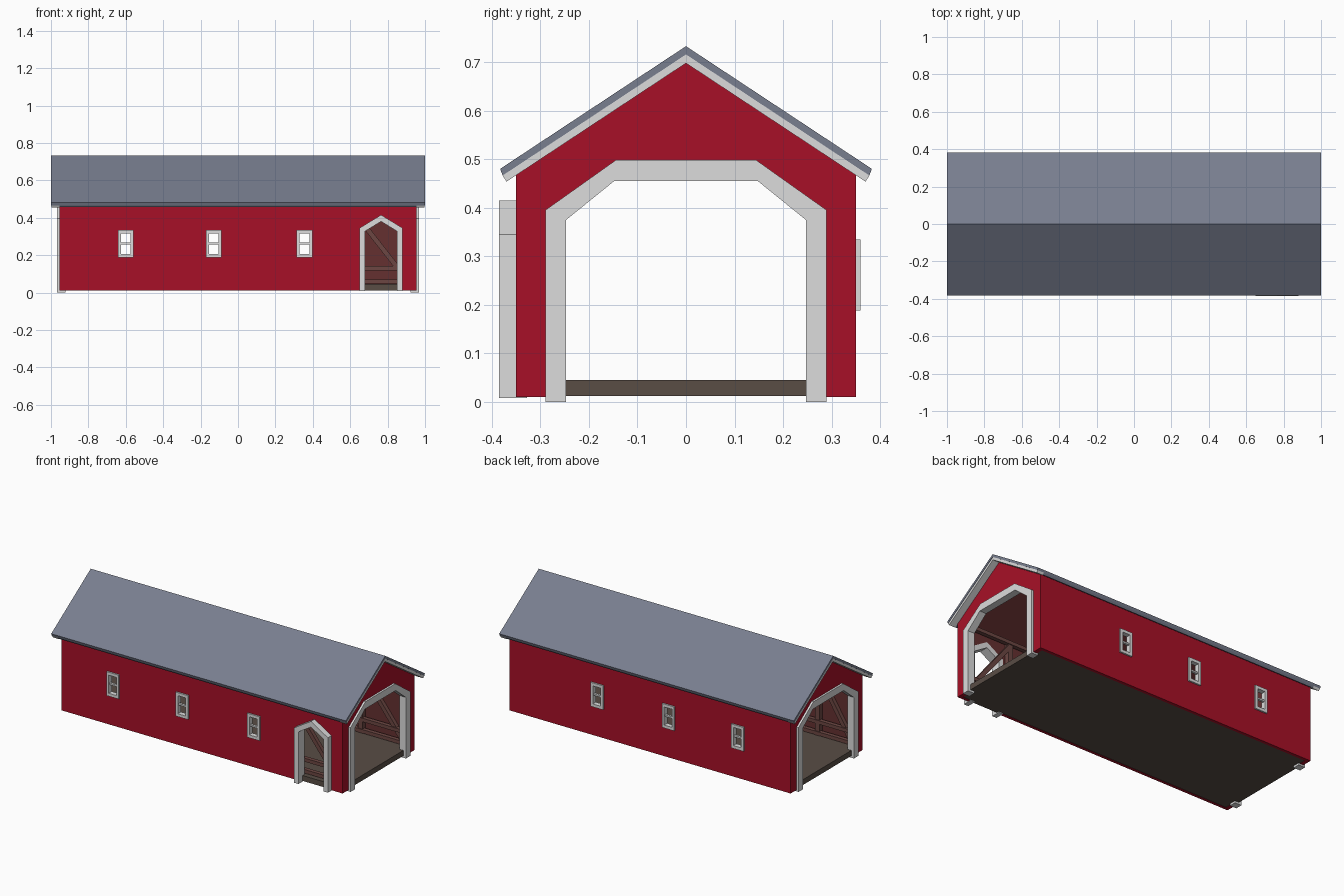
import bpy, bmesh, math
from mathutils import Vector

if "Cube" in bpy.data.objects:
    bpy.data.objects.remove(bpy.data.objects["Cube"])


def material(name, rgb):
    m = bpy.data.materials.new(name)
    m.diffuse_color = (*rgb, 1)
    m.use_nodes = True
    m.node_tree.nodes["Principled BSDF"].inputs["Base Color"].default_value = m.diffuse_color
    return m


RED = material("barn red", (0.39, 0.005, 0.02))
WHITE = material("white trim", (0.72, 0.72, 0.72))
SLATE = material("slate roof", (0.19, 0.21, 0.275))
FLOOR = material("dark floor wood", (0.10, 0.075, 0.06))
WOOD = material("brown beam wood", (0.15, 0.062, 0.055))
INNER = material("inner wall wood", (0.13, 0.03, 0.03))


def prism(name, loops, axis, a, b, mat, inner=None):
    """Extrude outline (first loop) with holes (other loops) along axis from a to b.
    With inner set, the cap at b gets that material."""
    def place(u, v, w):
        return Vector((w, u, v)) if axis == "x" else Vector((u, w, v))
    bm = bmesh.new()
    edges = []
    for loop in loops:
        vs = [bm.verts.new(place(u, v, a)) for u, v in loop]
        edges += [bm.edges.new((vs[i - 1], vs[i])) for i in range(len(vs))]
    if len(loops) == 1:
        bm.faces.new(vs)
    else:
        bmesh.ops.triangle_fill(bm, edges=edges, use_beauty=True)
    ext = bmesh.ops.extrude_face_region(bm, geom=bm.faces[:], use_keep_orig=True)
    moved = [g for g in ext["geom"] if isinstance(g, bmesh.types.BMVert)]
    bmesh.ops.translate(bm, verts=moved, vec=place(0, 0, b - a))
    bmesh.ops.recalc_face_normals(bm, faces=bm.faces[:])
    k = 0 if axis == "x" else 1
    if inner:
        for f in bm.faces:
            if all(abs(v.co[k] - b) < 1e-4 for v in f.verts):
                f.material_index = 1
    me = bpy.data.meshes.new(name)
    bm.to_mesh(me)
    bm.free()
    me.materials.append(mat)
    if inner:
        me.materials.append(inner)
    ob = bpy.data.objects.new(name, me)
    bpy.context.collection.objects.link(ob)
    return ob


def rect(u0, u1, v0, v1):
    return [(u0, v0), (u1, v0), (u1, v1), (u0, v1)]


def bar(name, p, q, width, a, b, mat):
    """Straight timber from p to q in the xz plane, between y = a and y = b."""
    d = Vector((q[0] - p[0], q[1] - p[1])).normalized() * (width / 2)
    n = (-d.y, d.x)
    prism(name, [[(p[0] + n[0], p[1] + n[1]), (q[0] + n[0], q[1] + n[1]),
                  (q[0] - n[0], q[1] - n[1]), (p[0] - n[0], p[1] - n[1])]], "y", a, b, mat)


def mirrored(half):
    """Full arch from its left half."""
    return half + [(-u, v) for u, v in reversed(half) if abs(u) > 1e-6]


SLOPE = 0.66
WINDOWS = (-0.60, -0.13, 0.355)
DOOR_X = 0.765
BASE = 0.01

# Floor deck
prism("floor", [rect(-0.345, 0.345, 0.012, 0.045)], "x", -0.95, 0.95, FLOOR)

# Arch outlines for the end portals and the side door
portal_out = mirrored([(-0.29, 0.0), (-0.29, 0.395), (-0.145, 0.498)])
portal_in = mirrored([(-0.247, 0.0), (-0.247, 0.375), (-0.148, 0.455)])
door_out = [(u + DOOR_X, v) for u, v in
            mirrored([(-0.115, 0.008), (-0.115, 0.345), (0, 0.415)])]
door_in = [(u + DOOR_X, v) for u, v in
           mirrored([(-0.085, 0.008), (-0.085, 0.328), (0, 0.380)])]

# Gable end walls and portal trim
for s, side in ((-1, "left"), (1, "right")):
    notch = [(u, max(v, BASE)) for u, v in mirrored([(-0.26, 0), (-0.26, 0.38), (-0.147, 0.47)])]
    gable = [(-0.35, BASE), *notch, (0.35, BASE), (0.35, 0.469), (0, 0.70), (-0.35, 0.469)]
    prism(side + "_gable_wall", [gable], "x", 0.955 * s, 0.93 * s, RED, INNER)
    prism(side + "_portal_trim", [portal_out + portal_in[::-1]], "x", 0.922 * s, 0.967 * s, WHITE)

# Side walls with window holes, the front one with a doorway
for s, side in ((-1, "front"), (1, "back")):
    outline = [(-0.954, BASE)]
    if s < 0:
        outline += [(u + DOOR_X, max(v, BASE)) for u, v in
                    mirrored([(-0.095, 0), (-0.095, 0.333), (0, 0.39)])]
    outline += [(0.954, BASE), (0.954, 0.469), (-0.954, 0.469)]
    holes = [rect(x - 0.03, x + 0.03, 0.205, 0.32) for x in WINDOWS]
    prism(side + "_wall", [outline] + holes, "y", 0.35 * s, 0.332 * s, RED, INNER)

    # Windows
    for x in WINDOWS:
        prism(side + "_window_frame",
              [rect(x - 0.042, x + 0.042, 0.188, 0.335), rect(x - 0.026, x + 0.026, 0.206, 0.317)],
              "y", 0.33 * s, 0.36 * s, WHITE)
        prism(side + "_window_bar", [rect(x - 0.027, x + 0.027, 0.257, 0.267)],
              "y", 0.34 * s, 0.354 * s, WHITE)

    # Truss timbers along the inside of the wall
    y0, y1 = 0.30 * s, 0.33 * s
    for x in (-0.91, -0.68, -0.51, -0.23, -0.03, 0.25, 0.46, 0.62, 0.91):
        bar(side + "_post", (x, 0.04), (x, 0.46), 0.03, y0, y1, WOOD)
    for xa, xb in ((-0.68, -0.91), (-0.51, -0.23), (-0.03, 0.25), (0.62, 0.91)):
        bar(side + "_brace", (xa, 0.43), (xb, 0.06), 0.026, 0.303 * s, 0.327 * s, WOOD)
    for z in (0.06, 0.13, 0.45):
        bar(side + "_rail", (-0.92, z), (0.92, z), 0.022, 0.295 * s, 0.32 * s, WOOD)

# Door trim
prism("door_trim", [door_out + door_in[::-1]], "y", -0.385, -0.328, WHITE)


def chevron(top, bottom, reach_top, reach_bottom):
    """Pitched roof cross-section between two ridge heights."""
    t, b = reach_top, reach_bottom
    return [(-t, top - SLOPE * t), (0, top), (t, top - SLOPE * t),
            (b, bottom - SLOPE * b), (0, bottom), (-b, bottom - SLOPE * b)]


# Roof covering, decking, ceiling and white barge boards
prism("roof", [chevron(0.733, 0.716, 0.383, 0.378)], "x", -1, 1, SLATE)
prism("roof_deck", [chevron(0.716, 0.701, 0.378, 0.371)], "x", -0.955, 0.955, SLATE)
prism("ceiling", [chevron(0.701, 0.693, 0.335, 0.335)], "x", -0.93, 0.93, INNER)
for s, side in ((-1, "left"), (1, "right")):
    prism(side + "_barge_board", [chevron(0.716, 0.698, 0.378, 0.37)],
          "x", 0.955 * s, 0.998 * s, WHITE)
